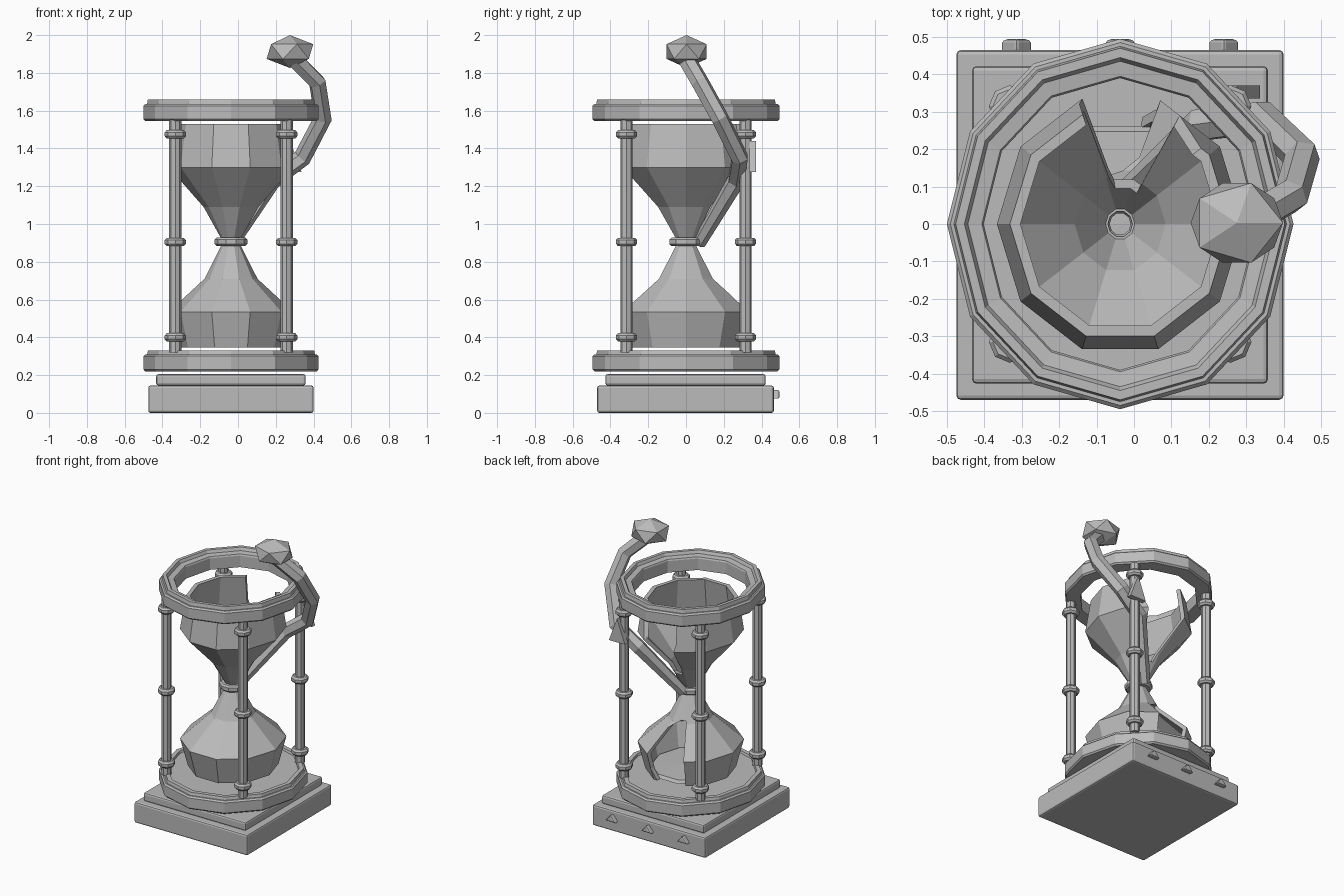
import bpy, bmesh, math
from mathutils import Vector, Matrix

if "Cube" in bpy.data.objects:
    bpy.data.objects.remove(bpy.data.objects["Cube"])

CX, SX = -0.037, 0.936          # axis of the glass, sideways squash

stone = bpy.data.materials.new("grey stone")
stone.use_nodes = True
grey = (0.5, 0.5, 0.5, 1)
stone.diffuse_color = grey
stone.node_tree.nodes["Principled BSDF"].inputs["Base Color"].default_value = grey


def finish(name, bm, bevel=0):
    bmesh.ops.recalc_face_normals(bm, faces=bm.faces)
    mesh = bpy.data.meshes.new(name)
    bm.to_mesh(mesh)
    bm.free()
    mesh.materials.append(stone)
    ob = bpy.data.objects.new(name, mesh)
    bpy.context.collection.objects.link(ob)
    if bevel:
        mod = ob.modifiers.new("bevel", "BEVEL")
        mod.width, mod.segments, mod.limit_method = bevel, 2, "ANGLE"
    return ob


def bake(ob):
    """Replace an object by its evaluated mesh."""
    mesh = bpy.data.meshes.new_from_object(ob.evaluated_get(bpy.context.evaluated_depsgraph_get()))
    name = ob.name
    bpy.data.objects.remove(ob)
    new = bpy.data.objects.new(name, mesh)
    bpy.context.collection.objects.link(new)
    return new


def box(name, x0, x1, y0, y1, z0, z1, bevel):
    bm = bmesh.new()
    bmesh.ops.create_cube(bm, size=1)
    for v in bm.verts:
        v.co = Vector(((x0 + x1) / 2 + v.co.x * (x1 - x0), (y0 + y1) / 2 + v.co.y * (y1 - y0),
                       (z0 + z1) / 2 + v.co.z * (z1 - z0)))
    return finish(name, bm, bevel)


def lathe(name, profile, sides, x=CX, y=0, sx=SX, closed=True, bevel=0):
    """Turn (radius, height) points; a zero radius closes onto the axis."""
    bm = bmesh.new()
    rings = []
    for r, z in profile:
        if r == 0:
            rings.append([bm.verts.new((x, y, z))] * sides)
        else:
            rings.append([bm.verts.new((x + sx * r * math.cos(math.tau * i / sides),
                                        y + r * math.sin(math.tau * i / sides), z)) for i in range(sides)])
    pairs = list(zip(rings, rings[1:])) + ([(rings[-1], rings[0])] if closed else [])
    for a, b in pairs:
        for i in range(sides):
            j = (i + 1) % sides
            loop = list(dict.fromkeys((a[i], a[j], b[j], b[i])))
            if len(loop) > 2:
                bm.faces.new(loop)
    return finish(name, bm, bevel)


def break_open(ob, outline):
    """Cut a hole whose outline is given as (angle, height) around the axis."""
    bm = bmesh.new()
    layers = [[bm.verts.new((CX + r * math.cos(math.radians(a)), r * math.sin(math.radians(a)), z))
               for a, z in outline] for r in (0.02, 0.6)]
    bm.faces.new(layers[0])
    bm.faces.new(layers[1])
    for i in range(len(outline)):
        j = (i + 1) % len(outline)
        bm.faces.new((layers[0][i], layers[0][j], layers[1][j], layers[1][i]))
    bmesh.ops.triangulate(bm, faces=bm.faces)
    cutter = finish("break_cutter", bm)
    cutter.hide_render = True
    mod = ob.modifiers.new("break", "BOOLEAN")
    mod.object, mod.operation, mod.solver = cutter, "DIFFERENCE", "EXACT"
    ob = bake(ob)
    bpy.data.objects.remove(cutter)
    return ob


def triangle_plate(name, x, half, y0, y1, z0, z1, bevel=0):
    bm = bmesh.new()
    a, b = [[bm.verts.new((x + dx, y, z)) for dx, z in ((-half, z0), (half, z0), (0, z1))] for y in (y0, y1)]
    bm.faces.new(a)
    bm.faces.new(b)
    for i in range(3):
        j = (i + 1) % 3
        bm.faces.new((a[i], a[j], b[j], b[i]))
    return finish(name, bm, bevel)


# Square plinth
box("plinth_lower", -0.475, 0.4, -0.47, 0.465, 0, 0.145, 0.012)
box("plinth_upper", -0.433, 0.358, -0.427, 0.422, 0.145, 0.205, 0.012)
for i in (-1, 0, 1):
    triangle_plate("plinth_stud", CX + i * 0.277, 0.042, 0.455, 0.495, 0.075, 0.125, 0.01)

# Round frame plates
lathe("bottom_plate", [(0, 0.22), (0.485, 0.22), (0.495, 0.23), (0.495, 0.3), (0.485, 0.31), (0.475, 0.31),
                       (0.47, 0.33), (0.44, 0.33), (0.435, 0.315), (0, 0.315)], 12, closed=False)
lathe("top_ring", [(0.39, 1.545), (0.485, 1.545), (0.495, 1.555), (0.495, 1.625), (0.485, 1.635), (0.475, 1.635),
                   (0.47, 1.66), (0.445, 1.66), (0.435, 1.64), (0.395, 1.635), (0.39, 1.625)], 12)

# Four posts with collars
for x in (-0.295, 0.295):
    for y in (-0.315, 0.315):
        px = CX + x
        lathe("post", [(0, 0.32), (0.032, 0.32), (0.032, 1.55), (0, 1.55)], 8, px, y, 1, False)
        for z in (0.4, 0.905, 1.475):
            lathe("post_collar", [(0.03, z - 0.022), (0.045, z - 0.022), (0.056, z - 0.01), (0.056, z + 0.01),
                                  (0.045, z + 0.022), (0.03, z + 0.022)], 8, px, y, 1)

# Glass bulbs, broken open at the back
upper = lathe("upper_bulb", [(0.045, 0.905), (0.155, 1.09), (0.352, 1.3), (0.315, 1.53),
                             (0.285, 1.53), (0.32, 1.305), (0.13, 1.1), (0.03, 0.905)], 10)
break_open(upper, [(109, 1.6), (98, 1.04), (62, 1.04), (37, 1.6)])
lower = lathe("lower_bulb", [(0.045, 0.905), (0.15, 0.71), (0.352, 0.535), (0.3, 0.345),
                             (0.27, 0.345), (0.32, 0.53), (0.13, 0.7), (0.03, 0.905)], 10)
break_open(lower, [(118, 0.3), (112, 0.73), (100, 0.73), (72, 0.55), (82, 0.3)])
lathe("bulb_floor", [(0, 0.35), (0.275, 0.35), (0.26, 0.37), (0, 0.38)], 10, closed=False)
lathe("neck_band", [(0.035, 0.883), (0.08, 0.883), (0.092, 0.893), (0.092, 0.918),
                    (0.08, 0.928), (0.035, 0.928)], 10)

# Bent arm reaching out of the broken bulb
path = [(-0.03, 0.07, 0.9), (0.18, 0.265, 1.23), (0.34, 0.285, 1.35), (0.45, 0.18, 1.56),
        (0.42, 0.075, 1.75), (0.3, 0.005, 1.87)]
curve = bpy.data.curves.new("bent_arm", "CURVE")
curve.dimensions, curve.bevel_depth, curve.bevel_resolution = "3D", 0.048, 1
curve.use_fill_caps = True
spline = curve.splines.new("POLY")
spline.points.add(len(path) - 1)
for point, co in zip(spline.points, path):
    point.co = (*co, 1)
spline.points[0].radius = 0.75
curve.materials.append(stone)
arm = bpy.data.objects.new("bent_arm", curve)
bpy.context.collection.objects.link(arm)
arm = bake(arm)
arm.data.polygons.foreach_set("use_smooth", [False] * len(arm.data.polygons))

# Faceted knob at the end of the arm, and the loose shard on the post
bm = bmesh.new()
bmesh.ops.create_icosphere(bm, subdivisions=1, radius=1,
                           matrix=Matrix.Translation((0.275, 0.003, 1.913)) @ Matrix.Diagonal((0.138, 0.125, 0.087, 1)))
finish("arm_knob", bm)
triangle_plate("arm_shard", 0.275, 0.062, 0.335, 0.37, 1.275, 1.44)
